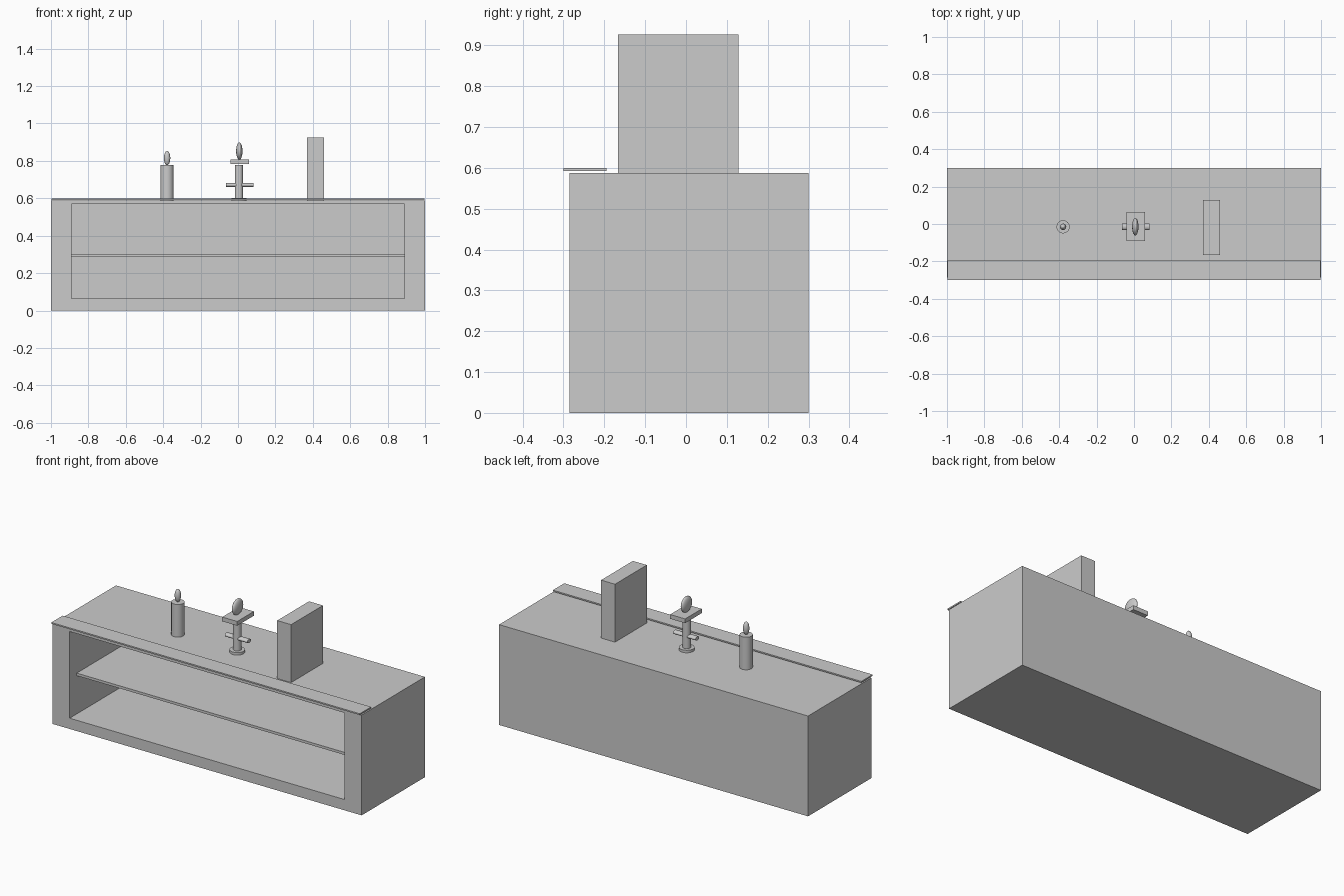
import bpy, bmesh, math
from mathutils import Matrix

if "Cube" in bpy.data.objects:
    bpy.data.objects.remove(bpy.data.objects["Cube"])


def make(name, bm):
    mesh = bpy.data.meshes.new(name)
    bm.to_mesh(mesh)
    bm.free()
    ob = bpy.data.objects.new(name, mesh)
    bpy.context.collection.objects.link(ob)
    return ob


def smooth(ob):
    bpy.ops.object.select_all(action='DESELECT')
    ob.select_set(True)
    bpy.context.view_layer.objects.active = ob
    bpy.ops.object.shade_smooth_by_angle(angle=math.radians(35))


def box(name, x, y, z):
    bm = bmesh.new()
    bmesh.ops.create_cube(bm, size=1)
    for v in bm.verts:
        for i, (a, b) in enumerate((x, y, z)):
            v.co[i] = (a + b) / 2 + v.co[i] * (b - a)
    return make(name, bm)


def cylinder(name, x, y, z0, z1, r):
    bm = bmesh.new()
    bmesh.ops.create_cone(bm, cap_ends=True, segments=32, radius1=r, radius2=r,
                          depth=z1 - z0,
                          matrix=Matrix.Translation((x, y, (z0 + z1) / 2)))
    smooth(make(name, bm))


def ellipsoid(name, centre, radii):
    bm = bmesh.new()
    bmesh.ops.create_uvsphere(bm, u_segments=32, v_segments=16, radius=1,
                              matrix=Matrix.Translation(centre) @ Matrix.Diagonal((*radii, 1)))
    smooth(make(name, bm))


# Cabinet shell: inset the front face and push it back to form the open cavity
cabinet = box("cabinet", (-1, 1), (-0.285, 0.30), (0, 0.587))
bm = bmesh.new()
bm.from_mesh(cabinet.data)
front = min(bm.faces, key=lambda f: f.calc_center_median().y)
bmesh.ops.inset_region(bm, faces=[front], thickness=0.01)
for v in front.verts:
    v.co.x = math.copysign(0.89, v.co.x)
    v.co.z = 0.57 if v.co.z > 0.3 else 0.063
back = bmesh.ops.extrude_discrete_faces(bm, faces=[front])["faces"][0]
for v in back.verts:
    v.co.y = 0.28
bm.to_mesh(cabinet.data)
bm.free()

# Shelf and front trim strip
box("shelf", (-0.89, 0.89), (-0.22, 0.28), (0.287, 0.302))
box("front_trim", (-0.998, 0.998), (-0.30, -0.195), (0.592, 0.60))

# Upright box on the top
box("upright_box", (0.37, 0.46), (-0.166, 0.128), (0.587, 0.926))

# Candle with flame
cylinder("candle", -0.379, -0.015, 0.587, 0.778, 0.035)
ellipsoid("candle_flame", (-0.379, -0.015, 0.815), (0.017, 0.017, 0.038))

# Candlestick: base, stem, crossbar, plate, bulb
cylinder("stand_base", 0.005, -0.014, 0.587, 0.602, 0.041)
cylinder("stand_stem", 0.005, -0.014, 0.595, 0.778, 0.022)
bm = bmesh.new()
bmesh.ops.create_cone(bm, cap_ends=True, segments=32, radius1=1, radius2=1, depth=1)
bmesh.ops.transform(bm, verts=bm.verts,
                    matrix=Matrix.Translation((0.009, -0.014, 0.671))
                    @ Matrix.Diagonal((0.146, 0.017, 0.011, 1))
                    @ Matrix.Rotation(math.pi / 2, 4, 'Y'))
smooth(make("stand_crossbar", bm))
box("stand_plate", (-0.039, 0.058), (-0.09, 0.064), (0.783, 0.808))
ellipsoid("stand_bulb", (0.007, -0.014, 0.852), (0.017, 0.047, 0.046))
